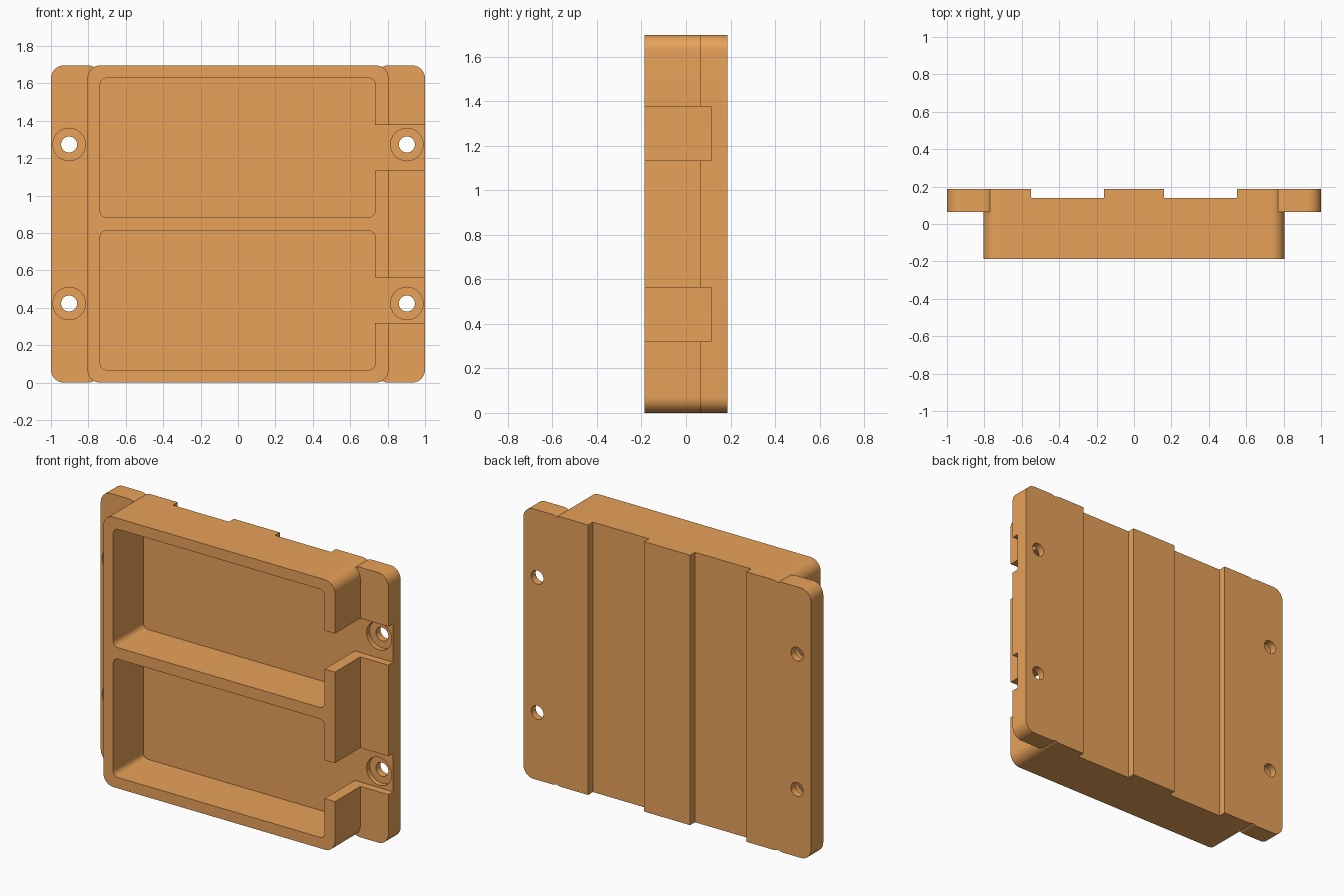
import bpy, bmesh
from math import sin, cos, pi

if "Cube" in bpy.data.objects:
    bpy.data.objects.remove(bpy.data.objects["Cube"])

H, BACK, FRONT = 1.697, 0.187, -0.187
MID = H / 2


def prism(name, outline, y0, y1):
    """Extrude an x/z outline from y0 to y1."""
    bm = bmesh.new()
    base = bm.faces.new([bm.verts.new((x, y0, z)) for x, z in outline])
    ext = bmesh.ops.extrude_face_region(bm, geom=[base])
    moved = [v for v in ext["geom"] if isinstance(v, bmesh.types.BMVert)]
    bmesh.ops.translate(bm, verts=moved, vec=(0, y1 - y0, 0))
    bmesh.ops.recalc_face_normals(bm, faces=bm.faces)
    mesh = bpy.data.meshes.new(name)
    bm.to_mesh(mesh)
    bm.free()
    obj = bpy.data.objects.new(name, mesh)
    bpy.context.collection.objects.link(obj)
    return obj


def rect(x0, x1, z0, z1, r=0.0, n=10):
    if r == 0:
        return [(x0, z0), (x1, z0), (x1, z1), (x0, z1)]
    pts = []
    corners = [(x1 - r, z1 - r), (x0 + r, z1 - r), (x0 + r, z0 + r), (x1 - r, z0 + r)]
    for q, (cx, cz) in enumerate(corners):
        for i in range(n + 1):
            a = (q + i / n) * pi / 2
            pts.append((cx + r * cos(a), cz + r * sin(a)))
    return pts


def circle(cx, cz, r, n=40):
    return [(cx + r * cos(2 * pi * i / n), cz + r * sin(2 * pi * i / n)) for i in range(n)]


def combine(target, tool, operation):
    mod = target.modifiers.new("bool", 'BOOLEAN')
    mod.operation, mod.solver, mod.object = operation, 'EXACT', tool
    bpy.context.view_layer.objects.active = target
    bpy.ops.object.modifier_apply(modifier=mod.name)
    bpy.data.objects.remove(tool)


# Deep central box with rounded corners
body = prism("twin_tray_housing", rect(-0.805, 0.805, 0, H, 0.07), FRONT, BACK)

# Mounting flange on each side
for x0, x1 in ((-1, -0.735), (0.735, 1)):
    combine(body, prism("flange", rect(x0, x1, 0, H, 0.07), 0.065, BACK), 'UNION')

# Shallow vertical grooves in the back
for x0, x1 in ((-0.55, -0.16), (0.16, 0.55)):
    combine(body, prism("groove", rect(x0, x1, -0.1, H + 0.1), 0.139, 0.3), 'DIFFERENCE')

for s in (-1, 1):
    # Tray pocket
    z0, z1 = sorted((MID + s * 0.036, MID + s * 0.78))
    combine(body, prism("pocket", rect(-0.737, 0.733, z0, z1, 0.035), -0.3, 0.112), 'DIFFERENCE')
    # Cable slot through the right wall and flange
    zc = MID + s * 0.407
    combine(body, prism("slot", rect(0.68, 1.1, zc - 0.121, zc + 0.121), -0.3, 0.112), 'DIFFERENCE')
    # Counterbored screw holes
    for x in (-0.903, 0.903):
        zh = MID + s * 0.425
        combine(body, prism("counterbore", circle(x, zh, 0.087), -0.3, 0.142), 'DIFFERENCE')
        combine(body, prism("screw_hole", circle(x, zh, 0.043), -0.3, 0.3), 'DIFFERENCE')

# Orange finish and smooth rounded corners
mat = bpy.data.materials.new("orange")
mat.diffuse_color = (0.8, 0.36, 0.1, 1)
mat.use_nodes = True
mat.node_tree.nodes["Principled BSDF"].inputs["Base Color"].default_value = mat.diffuse_color
body.data.materials.clear()
body.data.materials.append(mat)
bpy.ops.object.select_all(action='DESELECT')
body.select_set(True)
bpy.context.view_layer.objects.active = body
bpy.ops.object.shade_smooth_by_angle()
